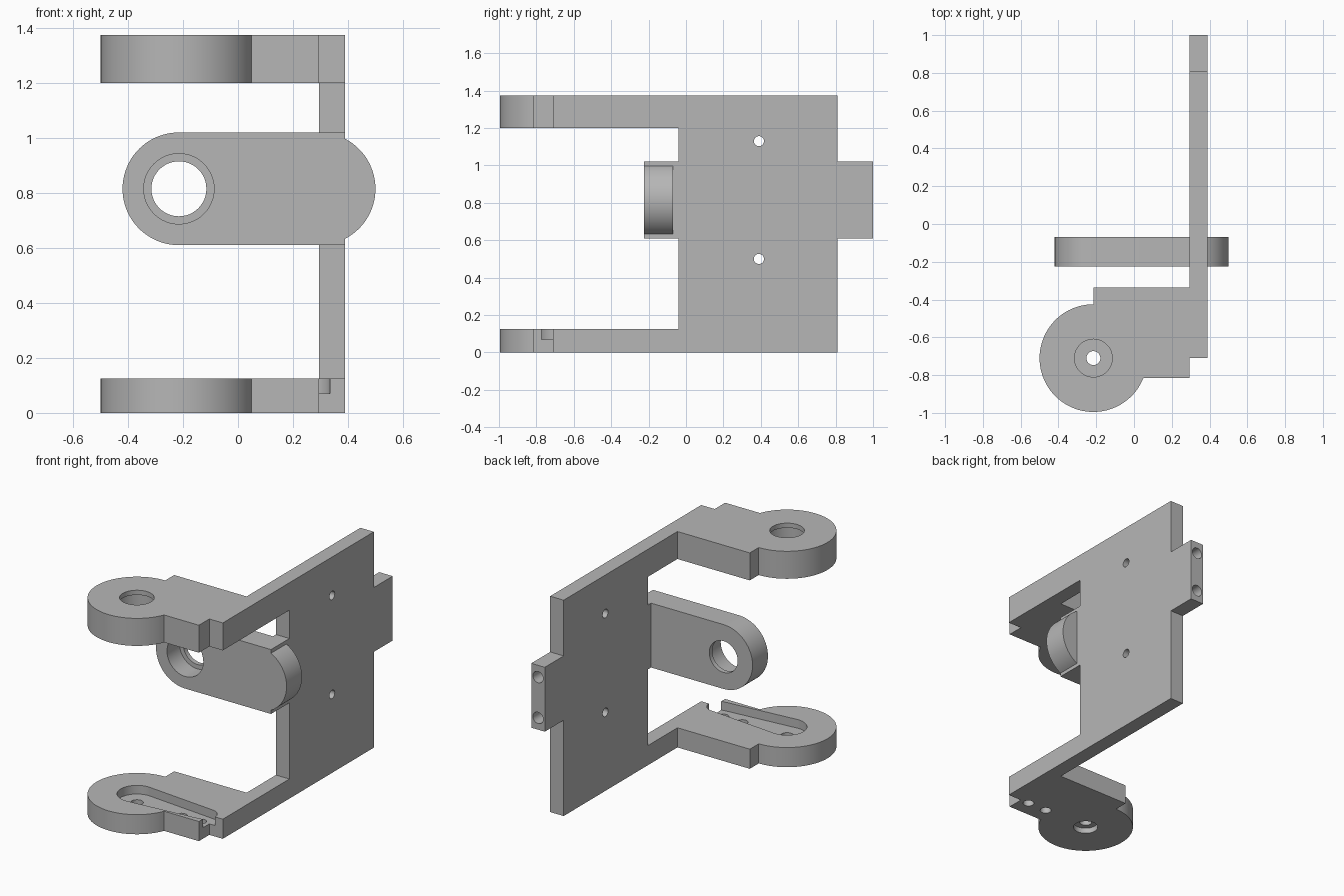
import bpy, bmesh
from math import sin, cos, acos, asin, hypot, radians, pi

cube = bpy.data.objects.get("Cube")
if cube:
    bpy.data.objects.remove(cube, do_unlink=True)

grey = bpy.data.materials.new("plain grey")
grey.use_nodes = True
COLOUR = (0.47, 0.47, 0.47, 1)
grey.diffuse_color = COLOUR
grey.node_tree.nodes["Principled BSDF"].inputs["Base Color"].default_value = COLOUR


def arc(cx, cy, r, a0, a1, n=40):
    return [(cx + r * cos(a0 + (a1 - a0) * i / n),
             cy + r * sin(a0 + (a1 - a0) * i / n)) for i in range(n + 1)]


def circle(cx, cy, r, n=48):
    return arc(cx, cy, r, 0, 2 * pi, n)[:-1]


def slot(x0, x1, y, r0, r1):
    """Outline around two circles joined by tangents."""
    p = acos((r0 - r1) / (x1 - x0))
    return arc(x0, y, r0, p, 2 * pi - p) + arc(x1, y, r1, -p, p)


def prism(name, pts, axis, lo, hi):
    """Extrude a flat outline along an axis."""
    place = {"x": lambda a, b, t: (t, a, b),
             "y": lambda a, b, t: (a, t, b),
             "z": lambda a, b, t: (a, b, t)}[axis]
    bm = bmesh.new()
    low = [bm.verts.new(place(a, b, lo)) for a, b in pts]
    high = [bm.verts.new(place(a, b, hi)) for a, b in pts]
    bm.faces.new(low)
    bm.faces.new(high)
    for i in range(len(pts)):
        j = (i + 1) % len(pts)
        bm.faces.new((low[i], low[j], high[j], high[i]))
    bmesh.ops.recalc_face_normals(bm, faces=bm.faces[:])
    mesh = bpy.data.meshes.new(name)
    bm.to_mesh(mesh)
    bm.free()
    mesh.materials.append(grey)
    ob = bpy.data.objects.new(name, mesh)
    bpy.context.collection.objects.link(ob)
    return ob


def combine(target, other, operation):
    """Apply a boolean and discard the helper."""
    other.hide_render = True
    mod = target.modifiers.new("boolean", "BOOLEAN")
    mod.operation = operation
    mod.solver = "EXACT"
    mod.object = other
    bpy.context.view_layer.objects.active = target
    bpy.ops.object.modifier_apply(modifier=mod.name)
    bpy.data.objects.remove(other, do_unlink=True)


def cut(target, pts, axis, lo, hi):
    combine(target, prism("cutter", pts, axis, lo, hi), "DIFFERENCE")


# Main dimensions
IN, OUT = 0.295, 0.39            # plate faces
PX, PY = -0.215, -0.71           # pivot axis
MID, HALF = 0.815, 0.205         # lever height and radius
TOP = 1.375
LOW, HIGH = MID - HALF, MID + HALF

# Side plate with a front and a back tab
bracket = prism("bracket_body", [
    (-0.04, 0), (0.81, 0), (0.81, LOW), (1, LOW), (1, HIGH), (0.81, HIGH),
    (0.81, TOP), (-0.04, TOP), (-0.04, HIGH), (-0.225, HIGH),
    (-0.225, LOW), (-0.04, LOW)], "x", IN, OUT)

# Upper and lower arms with round pivot ends
R = 0.285
arm = arc(PX, PY, R, pi / 2, 2 * pi + asin((-0.815 - PY) / R), 64) + [
    (IN, -0.815), (IN, PY), (OUT, PY), (OUT, -0.04), (IN, -0.04),
    (IN, -0.335), (PX, -0.335)]
for name, lo, hi in (("lower_arm", 0, 0.125), ("upper_arm", 1.2, TOP)):
    combine(bracket, prism(name, arm, "z", lo, hi), "UNION")

# Middle lever, rounded at both ends
lever = prism("middle_lever", slot(PX, IN, MID, HALF, HALF), "y", -0.225, -0.07)
combine(bracket, lever, "UNION")

# Bearing seats: a through hole with a wider bore on one side
cut(bracket, circle(PX, MID, 0.1), "y", -0.3, 0)
cut(bracket, circle(PX, MID, 0.128), "y", -0.3, -0.1)
cut(bracket, circle(PX, PY, 0.1), "z", 1.1, 1.5)
cut(bracket, circle(PX, PY, 0.128), "z", 1.1, TOP - 0.03)

# Tapered pocket and screw holes in the lower arm
cut(bracket, slot(PX, 0.265, PY, 0.115, 0.07), "z", 0.07, 0.2)
for x, r in ((PX, 0.037), (0.1, 0.033), (0.235, 0.033)):
    cut(bracket, circle(x, PY, r, 32), "z", -0.1, 0.1)
cut(bracket, circle(PX, PY, 0.073), "z", -0.1, 0.035)

# Plate holes and blind holes in the back tab
for z in (0.5, 1.13):
    cut(bracket, circle(0.39, z, 0.027, 32), "x", 0.2, 0.5)
for z in (MID - 0.13, MID + 0.13):
    cut(bracket, circle((IN + OUT) / 2, z, 0.036, 32), "y", 0.8, 1.1)

# Smooth curved walls, keep edges sharp
bpy.ops.object.select_all(action="DESELECT")
bracket.select_set(True)
bpy.context.view_layer.objects.active = bracket
bpy.ops.object.shade_smooth_by_angle(angle=radians(30))
